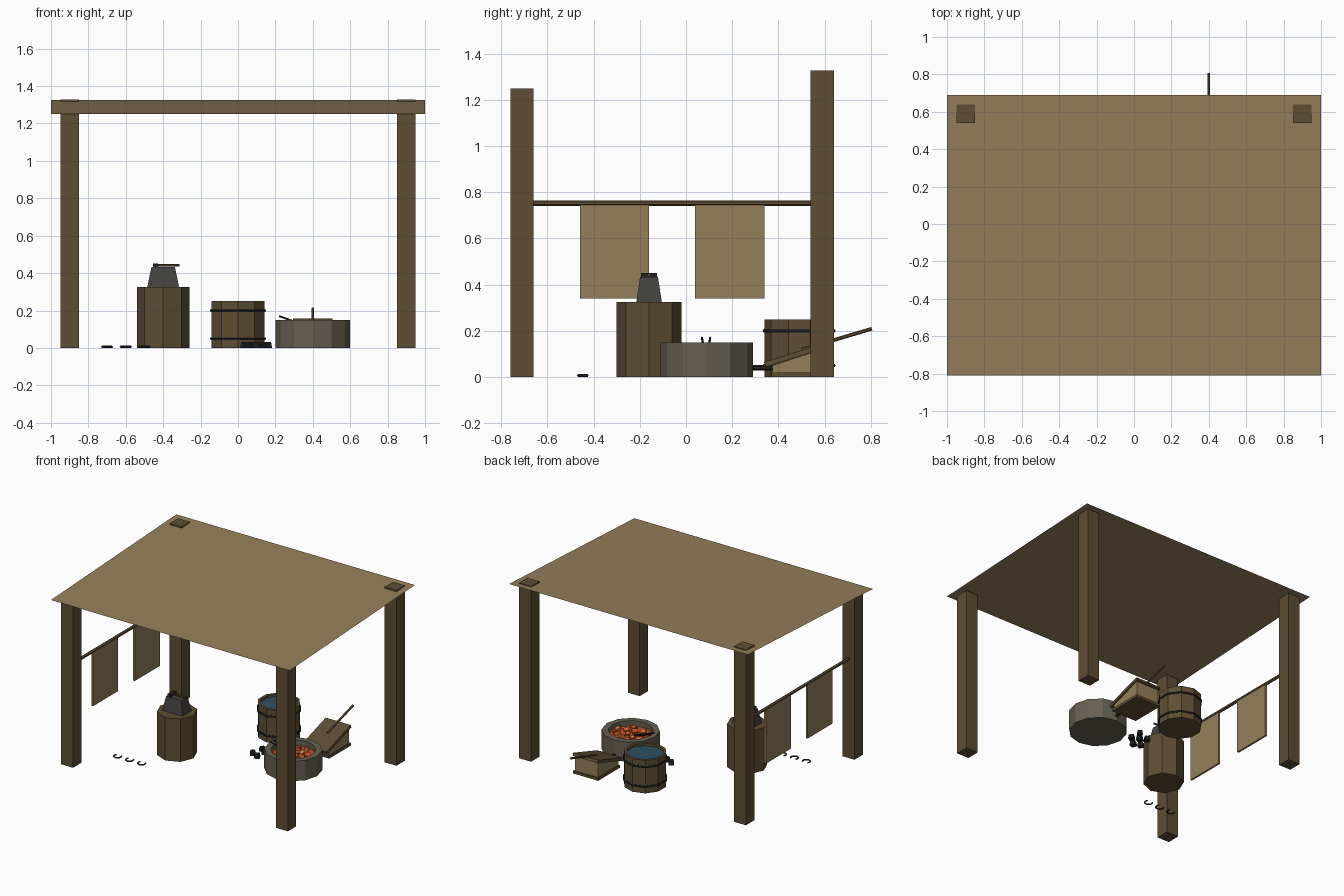
import bpy, bmesh, math, random
from mathutils import Vector, Matrix

if "Cube" in bpy.data.objects:
    bpy.data.objects.remove(bpy.data.objects["Cube"])

random.seed(4)


def mat(name, hexcol):
    rgb = [int(hexcol[i:i + 2], 16) / 255 for i in (0, 2, 4)]
    m = bpy.data.materials.new(name)
    m.diffuse_color = [((c + 0.055) / 1.055) ** 2.4 for c in rgb] + [1]
    m.use_nodes = True
    m.node_tree.nodes["Principled BSDF"].inputs["Base Color"].default_value = m.diffuse_color
    return m


WOOD = mat("wood", "5E4D33")
CANVAS = mat("canvas", "957F5A")
STONE = mat("stone", "666052")
IRON = mat("iron", "45423F")
BLACK = mat("black_iron", "222222")
COAL = mat("coal", "1C2022")
WATER = mat("water", "2C5163")
EMBER = mat("ember", "C4532B")
GLOW = mat("glow", "E0703A")


def make(name, verts, faces, m):
    me = bpy.data.meshes.new(name)
    me.from_pydata(verts, [], faces)
    bm = bmesh.new()
    bm.from_mesh(me)
    if len(faces) > 1:
        bmesh.ops.recalc_face_normals(bm, faces=bm.faces)
    bm.to_mesh(me)
    bm.free()
    me.materials.append(m)
    ob = bpy.data.objects.new(name, me)
    bpy.context.collection.objects.link(ob)
    return ob


BOX_FACES = [(0, 1, 2, 3), (4, 5, 6, 7), (0, 1, 5, 4), (1, 2, 6, 5), (2, 3, 7, 6), (3, 0, 4, 7)]


def box(name, x0, x1, y0, y1, z0, z1, m, inset=(0, 0)):
    """Box, with the top optionally narrowed in x and y."""
    i, j = inset
    v = [(x0, y0, z0), (x1, y0, z0), (x1, y1, z0), (x0, y1, z0),
         (x0 + i, y0 + j, z1), (x1 - i, y0 + j, z1), (x1 - i, y1 - j, z1), (x0 + i, y1 - j, z1)]
    return make(name, v, BOX_FACES, m)


def prism_x(name, x0, x1, prof, m):
    """Side profile of (y, z) points pushed along x."""
    n = len(prof)
    v = [(x, y, z) for x in (x0, x1) for y, z in prof]
    f = [tuple(range(n)), tuple(range(n, 2 * n))]
    f += [(i, (i + 1) % n, n + (i + 1) % n, n + i) for i in range(n)]
    return make(name, v, f, m)


def lathe(name, x, y, prof, n, m, closed=False):
    """Faceted turning of (r, z) points; open profiles get end caps."""
    v = [(x + r * math.sin(2 * math.pi * k / n), y + r * math.cos(2 * math.pi * k / n), z)
         for r, z in prof for k in range(n)]
    p = len(prof)
    f = []
    for a in range(p if closed else p - 1):
        b = (a + 1) % p
        f += [(a * n + k, a * n + (k + 1) % n, b * n + (k + 1) % n, b * n + k) for k in range(n)]
    if not closed:
        f += [tuple(range(n)), tuple(range((p - 1) * n, p * n))]
    return make(name, v, f, m)


def rod(name, a, b, r, m, n=6):
    a, b = Vector(a), Vector(b)
    ob = lathe(name, 0, 0, [(r, 0), (r, (b - a).length)], n, m)
    ob.data.transform(Matrix.Translation(a) @ (b - a).to_track_quat('Z', 'Y').to_matrix().to_4x4())
    return ob


# Shelter: four posts and a sloping canvas sheet
for sx, side in ((-1, "left"), (1, "right")):
    cx = 0.9 * sx
    box(f"front_post_{side}", cx - .05, cx + .05, -.76, -.66, 0, 1.25, WOOD)
    box(f"back_post_{side}", cx - .05, cx + .05, .54, .64, 0, 1.328, WOOD)
make("canvas_roof", [(-1, -.81, 1.25), (1, -.81, 1.25), (1, .69, 1.325), (-1, .69, 1.325)],
     [(0, 1, 2, 3)], CANVAS)

# Side rail with two hanging hides
rod("side_rail", (-.9, -.68, .752), (-.9, .56, .752), .012, WOOD)
for i, y in enumerate((-.46, .04)):
    box(f"hanging_hide_{i + 1}", -.907, -.893, y, y + .3, .34, .745, CANVAS)

# Stump, anvil and hammer
lathe("stump", -.4, -.16, [(.14, 0), (.14, .325)], 8, WOOD)
box("anvil", -.485, -.315, -.215, -.105, .325, .432, IRON, (.022, .016))
box("hammer_head", -.455, -.428, -.195, -.125, .43, .45, BLACK)
rod("hammer_handle", (-.43, -.16, .441), (-.313, -.16, .441), .007, WOOD)

# Water barrel with two hoops
lathe("barrel", 0, .49, [(.15, 0), (.15, .25), (.13, .25), (.13, .19)], 10, WOOD)
lathe("barrel_water", 0, .49, [(.13, .2), (.13, .232)], 10, WATER)
for i, z in enumerate((.05, .2)):
    ring = [(.15 + .008 * math.cos(a), z + .008 * math.sin(a))
            for a in (math.pi / 3 * k for k in range(6))]
    lathe(f"barrel_hoop_{i + 1}", 0, .49, ring, 10, BLACK, closed=True)

# Stone fire basin with embers
lathe("fire_basin", .4, .09, [(.2, 0), (.2, .15), (.155, .15), (.155, .08)], 12, STONE)
lathe("ember_bed", .4, .09, [(.154, .085), (.154, .11)], 12, EMBER)
for i in range(14):
    a, r = i * 2.4, .13 * math.sqrt((i + .5) / 14)
    s = random.uniform(.014, .022)
    ob = box(f"ember_{i + 1}", -s, s, -s, s, -s * .7, s * .7, GLOW if i % 2 else EMBER)
    ob.location = (.4 + r * math.cos(a), .09 + r * math.sin(a), .114)
    ob.rotation_euler = (random.uniform(-.4, .4), random.uniform(-.4, .4), random.uniform(0, 3))

# Tongs resting on the basin rim
for s in (-1, 1):
    rod(f"tongs_arm_{'front' if s < 0 else 'back'}", (.22, .087 + s * .018, .17),
        (.40, .087 + s * .006, .105), .005, BLACK)

# Bellows: two boards, leather wedge, nozzle and lever
box("bellows_lower_board", .295, .505, .37, .63, 0, .02, WOOD)
prism_x("bellows_leather", .305, .495, [(.375, .02), (.62, .02), (.62, .13), (.375, .05)], CANVAS)
prism_x("bellows_upper_board", .295, .505, [(.345, .043), (.635, .135), (.628, .156), (.338, .064)], WOOD)
rod("bellows_nozzle", (.4, .27, .04), (.4, .39, .04), .011, BLACK)
rod("bellows_lever", (.4, .50, .118), (.4, .805, .209), .008, WOOD)

# Loose coal lumps between the barrel and the basin
for i, (x, y) in enumerate(((.04, .12), (.10, .18), (.15, .24), (.09, .10), (.155, .16), (.06, .21))):
    ob = box(f"coal_lump_{i + 1}", -.02, .02, -.02, .02, 0, .032, COAL, (.004, .004))
    ob.location = (x, y, 0)
    ob.rotation_euler.z = random.uniform(0, 1.5)

# Horseshoes on the ground
for i, x in enumerate((-.7, -.6, -.5)):
    cu = bpy.data.curves.new(f"horseshoe_{i + 1}", 'CURVE')
    cu.dimensions = '3D'
    cu.bevel_depth = .006
    cu.bevel_resolution = 0
    cu.use_fill_caps = True
    sp = cu.splines.new('POLY')
    sp.points.add(8)
    for k, pt in enumerate(sp.points):
        a = math.radians(145 + 250 * k / 8)
        pt.co = (x + .027 * math.cos(a), -.44 + .027 * math.sin(a), .006, 1)
    cu.materials.append(BLACK)
    bpy.context.collection.objects.link(bpy.data.objects.new(cu.name, cu))
